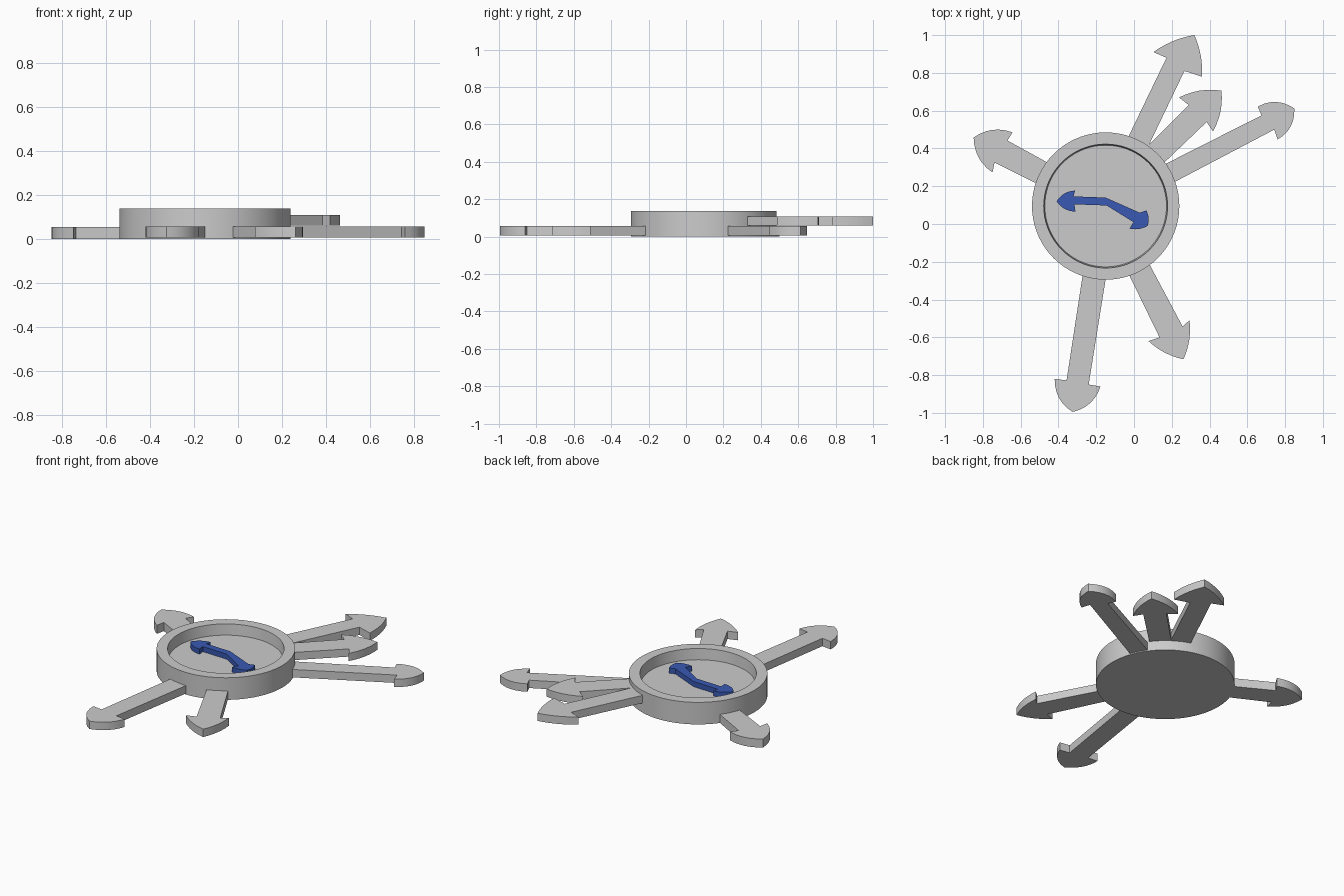
import bpy, bmesh, math
from mathutils import Vector

if "Cube" in bpy.data.objects:
    bpy.data.objects.remove(bpy.data.objects["Cube"])

CENTRE = Vector((-0.15, 0.095))
blue = bpy.data.materials.new("blue_paint")
blue.diffuse_color = (0.04, 0.10, 0.45, 1)
blue.use_nodes = True
blue.node_tree.nodes["Principled BSDF"].inputs["Base Color"].default_value = blue.diffuse_color


def finish(bm, name, mat=None):
    bmesh.ops.recalc_face_normals(bm, faces=bm.faces[:])
    mesh = bpy.data.meshes.new(name)
    bm.to_mesh(mesh)
    bm.free()
    ob = bpy.data.objects.new(name, mesh)
    bpy.context.collection.objects.link(ob)
    if mat:
        mesh.materials.append(mat)
    bpy.ops.object.select_all(action='DESELECT')
    ob.select_set(True)
    bpy.context.view_layer.objects.active = ob
    bpy.ops.object.shade_smooth_by_angle(angle=math.radians(30))
    return ob


def plate(name, outline, z0, z1, mat=None):
    bm = bmesh.new()
    face = bm.faces.new([bm.verts.new((p[0], p[1], z0)) for p in outline])
    res = bmesh.ops.extrude_face_region(bm, geom=[face], use_keep_orig=True)
    top = [v for v in res["geom"] if isinstance(v, bmesh.types.BMVert)]
    bmesh.ops.translate(bm, verts=top, vec=(0, 0, z1 - z0))
    return finish(bm, name, mat)


def bow(a, b, inner, amount, steps=6):
    """Points from a up to (not including) b, bulging away from inner."""
    d = b - a
    n = Vector((-d.y, d.x))
    mid = (a + b) / 2
    if n.dot(mid - inner) < 0:
        n = -n
    return [a + d * (i / steps) + n * amount * 4 * (i / steps) * (1 - i / steps)
            for i in range(steps)]


def head(barb_a, tip, barb_b, bulge):
    a, t, b = map(Vector, (barb_a, tip, barb_b))
    inner = (a + b) / 2
    return bow(a, t, inner, bulge) + bow(t, b, inner, bulge) + [b]


def arrow(name, pts, bulge, z0, z1):
    # points: base, notch, barb, tip, barb, notch, base
    p = [Vector(q) for q in pts]
    inward = ((p[0] + p[6]) - (p[1] + p[5])).normalized() * 0.04
    outline = [p[0] + inward, p[1]] + head(p[2], p[3], p[4], bulge)
    outline += [p[5], p[6] + inward]
    plate(name, outline, z0, z1)


# Round dish with a recessed floor
bm = bmesh.new()
SEG = 72
profile = [(0.39, 0), (0.39, 0.137), (0.328, 0.137), (0.322, 0.07)]
rings = []
for r, z in profile:
    rings.append([bm.verts.new((CENTRE.x + r * math.cos(2 * math.pi * i / SEG),
                                CENTRE.y + r * math.sin(2 * math.pi * i / SEG), z))
                  for i in range(SEG)])
for lo, hi in zip(rings, rings[1:]):
    for i in range(SEG):
        j = (i + 1) % SEG
        bm.faces.new((lo[i], lo[j], hi[j], hi[i]))
bm.faces.new(rings[0])
bm.faces.new(rings[-1])
finish(bm, "round_dish")

# Radiating arrows: two raised, four low
arrow("arrow_north", [(-0.024, 0.474), (0.172, 0.88), (0.103, 0.91), (0.32, 1.0),
                      (0.36, 0.78), (0.267, 0.81), (0.08, 0.42)], 0.06, 0.06, 0.108)
arrow("arrow_northeast", [(0.08, 0.42), (0.29, 0.63), (0.238, 0.67), (0.463, 0.706),
                          (0.418, 0.49), (0.385, 0.54), (0.175, 0.34)], 0.08, 0.06, 0.108)
arrow("arrow_east", [(0.18, 0.325), (0.675, 0.575), (0.655, 0.622), (0.849, 0.612),
                     (0.76, 0.447), (0.743, 0.50), (0.23, 0.23)], 0.15, 0.007, 0.056)
arrow("arrow_southeast", [(0.09, -0.23), (0.257, -0.542), (0.294, -0.51), (0.262, -0.716),
                          (0.077, -0.62), (0.135, -0.60), (-0.02, -0.28)], 0.07, 0.007, 0.056)
arrow("arrow_south", [(-0.15, -0.293), (-0.24, -0.85), (-0.177, -0.86), (-0.325, -0.995),
                      (-0.42, -0.82), (-0.357, -0.828), (-0.272, -0.27)], 0.14, 0.007, 0.056)
arrow("arrow_west", [(-0.527, 0.22), (-0.738, 0.326), (-0.749, 0.273), (-0.849, 0.458),
                     (-0.643, 0.485), (-0.67, 0.442), (-0.468, 0.33)], 0.13, 0.0, 0.053)

# Bent blue pointer with a head at each end
outline = [Vector((-0.15, 0.14)), Vector((0.03, 0.06))]
outline += head((0.066, 0.072), (0.072, -0.010), (-0.024, -0.024), 0.10)
outline += [Vector((-0.003, 0.010)), Vector((-0.145, 0.098)), Vector((-0.315, 0.104))]
outline += head((-0.31, 0.066), (-0.41, 0.12), (-0.312, 0.177), 0.13)
outline += [Vector((-0.32, 0.146))]
plate("blue_pointer", outline, 0.065, 0.102, blue)
